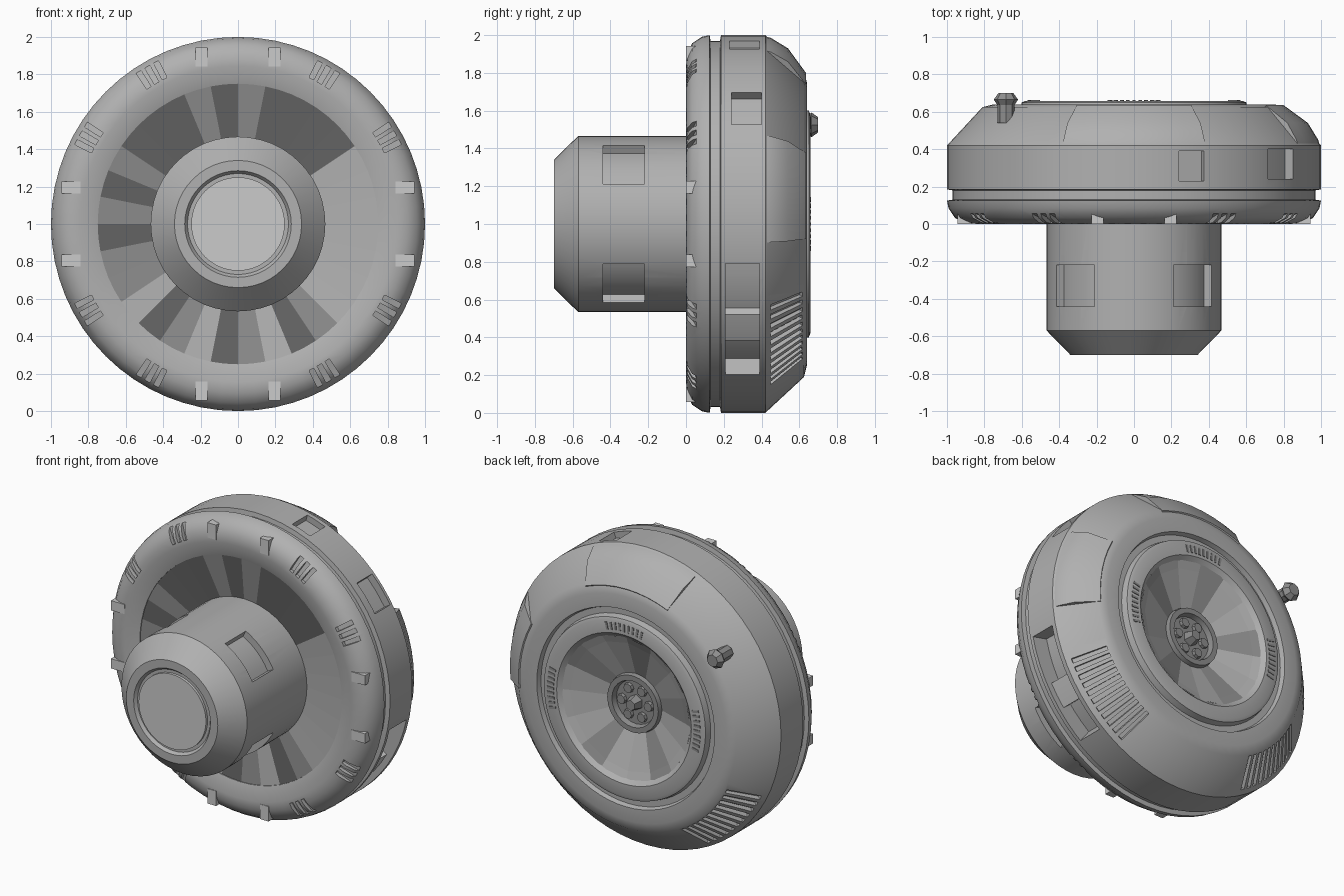
import bpy, bmesh
from math import cos, sin, radians, degrees, atan2, pi
from mathutils import Matrix

if "Cube" in bpy.data.objects:
    bpy.data.objects.remove(bpy.data.objects["Cube"])


def grey(name, v):
    mat = bpy.data.materials.new(name)
    mat.diffuse_color = (v, v, v, 1)
    mat.use_nodes = True
    mat.node_tree.nodes["Principled BSDF"].inputs["Base Color"].default_value = mat.diffuse_color
    return mat


DARK, DIM, MID, PALE = grey("dark", 0.13), grey("dim", 0.27), grey("mid", 0.44), grey("pale", 0.6)


def pt(r, y, deg):
    a = radians(deg)
    return (r * cos(a), y, 1 + r * sin(a))


def sweep(bm, prof, a0=0, a1=360, n=64, closed=True):
    """Sweep (radius, y) points about the wheel axis."""
    full = a1 - a0 >= 360
    rows = [[bm.verts.new(pt(r, y, a0 + (a1 - a0) * i / n)) for r, y in prof]
            for i in range(n if full else n + 1)]
    m = len(prof)
    for i in range(n):
        A, B = rows[i], rows[(i + 1) % len(rows)]
        for j in range(m if closed else m - 1):
            k = (j + 1) % m
            bm.faces.new((A[j], A[k], B[k], B[j]))
    if not full:
        bm.faces.new(rows[0])
        bm.faces.new(rows[-1])


def block(bm, r0, r1, y0, y1, deg, step=4):
    sweep(bm, [(r0, y0), (r1, y0), (r1, y1), (r0, y1)], deg - step / 2, deg + step / 2, max(1, int(step / 5)))


def finish(name, bm, angle=30, cutter=None, mats=(MID,)):
    bmesh.ops.remove_doubles(bm, verts=bm.verts, dist=1e-5)
    bmesh.ops.recalc_face_normals(bm, faces=bm.faces)
    me = bpy.data.meshes.new(name)
    bm.to_mesh(me)
    bm.free()
    for mat in mats:
        me.materials.append(mat)
    ob = bpy.data.objects.new(name, me)
    bpy.context.collection.objects.link(ob)
    bpy.ops.object.select_all(action='DESELECT')
    ob.select_set(True)
    bpy.context.view_layer.objects.active = ob
    if cutter:
        mod = ob.modifiers.new("cut", 'BOOLEAN')
        mod.object, mod.operation, mod.solver = cutter, 'DIFFERENCE', 'EXACT'
        bpy.ops.object.modifier_apply(modifier="cut")
        bpy.data.objects.remove(cutter)
    if angle:
        bpy.ops.object.shade_smooth_by_angle(angle=radians(angle))
    return ob


# recesses cut into the drum: side windows, bevel vents, front rim slots
bm = bmesh.new()
block(bm, 0.89, 1.1, 0.21, 0.39, -32.5, 41)
block(bm, 0.95, 1.1, 0.24, 0.40, 38, 12.5)
block(bm, 0.96, 1.1, 0.23, 0.39, 72, 8)
for side in (1, -1):
    for i in range(11):
        d = -27 - 3.3 * i
        d = d if side > 0 else 180 - d
        sweep(bm, [(0.95, 0.43), (1.03, 0.49), (0.87, 0.66), (0.80, 0.60)], d - 0.9, d + 0.9, 1)
for base in (30, 60, 120, 150, 210, 240, 300, 330):
    for k in (-3.2, 0, 3.2):
        sweep(bm, [(0.87, -0.03), (1.02, 0.0), (1.02, 0.07), (0.87, 0.025)],
              base + k - 0.9, base + k + 0.9, 1)
cut = finish("drum_cutter", bm, 0)
cut.hide_render = True

# drum: front rim, waist groove, wide tyre, bevelled back and dish recess
bm = bmesh.new()
sweep(bm, [(0, 0.09), (0.75, 0.09), (0.75, 0.03), (0.845, 0.0), (0.905, 0.007), (0.957, 0.032), (0.992, 0.085),
           (1.0, 0.125), (0.97, 0.13), (0.97, 0.18), (1.0, 0.185), (1.0, 0.42), (0.81, 0.625), (0.75, 0.64),
           (0.66, 0.64), (0.65, 0.61), (0.61, 0.61), (0.60, 0.65), (0.58, 0.658), (0.50, 0.658),
           (0.47, 0.63), (0.47, 0.5), (0, 0.5)], closed=False)
finish("drum", bm, 35, cut)

# bulged panels on the bevel
bm = bmesh.new()
for a0, a1, n in ((67.5, 112.5, 8), (-5.625, 28.125, 6)):
    sweep(bm, [(0.93, 0.40), (0.995, 0.415), (0.985, 0.45), (0.93, 0.54), (0.80, 0.635), (0.76, 0.60)], a0, a1, n)
finish("raised_bevel_panels", bm, 40)

# block inside the long side window
bm = bmesh.new()
block(bm, 0.87, 0.96, 0.205, 0.395, -35, 10)
finish("window_block", bm, mats=(PALE,))

# square lugs in pairs, sunk into the front rim
bm = bmesh.new()
for x, z, w, h in ((0.195, 0.893, 0.065, 0.1), (0.893, 0.195, 0.1, 0.065)):
    for sx in (1, -1):
        for sz in (1, -1):
            m = Matrix.Translation((sx * x, 0.042, 1 + sz * z)) @ Matrix.Diagonal((w, 0.085, h, 1))
            bmesh.ops.create_cube(bm, size=1, matrix=m)
finish("front_lugs", bm, 0, mats=(PALE,))

# faceted front cone in varied greys
bm = bmesh.new()
sweep(bm, [(0.755, 0.035), (0.46, 0.065)], n=32, closed=False)
for i, f in enumerate(bm.faces):
    c = f.calc_center_median()
    a = degrees(atan2(c.z - 1, c.x)) % 360
    if a < 30 or a > 325:
        f.material_index = 2
    elif a < 68 or 112 < a < 150:
        f.material_index = 0
    elif a < 200:
        f.material_index = i % 2
    else:
        f.material_index = (1, 2, 0)[i % 3]
finish("front_cone", bm, 0, mats=(DARK, DIM, MID))

# front hub with four window recesses
bm = bmesh.new()
for d in (45, 135, 225, 315):
    block(bm, 0.42, 0.55, -0.44, -0.22, d, 36)
cut = finish("hub_cutter", bm, 0)
cut.hide_render = True
bm = bmesh.new()
sweep(bm, [(0, 0.1), (0.467, 0.1), (0.467, -0.57), (0.34, -0.70), (0.285, -0.70),
           (0.27, -0.68), (0, -0.68)], n=48, closed=False)
finish("front_hub", bm, 30, cut)

# pale round cap on the hub end
bm = bmesh.new()
sweep(bm, [(0.25, -0.67), (0.25, -0.697), (0, -0.697)], n=48, closed=False)
finish("hub_cap", bm, 30, mats=(grey("light", 0.8),))

# faceted back dish
bm = bmesh.new()
sweep(bm, [(0.48, 0.635), (0.43, 0.615), (0.18, 0.53)], n=16, closed=False)
for i, f in enumerate(bm.faces):
    f.material_index = (i // 2) % 3 % 2
finish("back_dish", bm, 0, mats=(MID, DIM))

# dish centre: collar, six studs and a hex bolt
bm = bmesh.new()
sweep(bm, [(0.20, 0.52), (0.19, 0.565), (0.155, 0.565), (0.145, 0.53), (0, 0.53)], n=24, closed=False)
spin = Matrix.Rotation(-pi / 2, 4, 'X')
for i in range(6):
    m = Matrix.Translation(pt(0.1, 0.535, 60 * i)) @ spin
    bmesh.ops.create_cone(bm, cap_ends=True, segments=8, radius1=0.036, radius2=0.03, depth=0.03, matrix=m)
bmesh.ops.create_cone(bm, cap_ends=True, segments=6, radius1=0.055, radius2=0.035, depth=0.07,
                      matrix=Matrix.Translation((0, 0.555, 1)) @ spin)
finish("dish_centre", bm, 25, mats=(DIM,))

# short tick bars on the back ring
bm = bmesh.new()
for base in (0, 90, 180):
    for k in range(-4, 5):
        block(bm, 0.52, 0.57, 0.65, 0.662, base + 3.4 * k, 1.6)
finish("ring_ticks", bm, 0, mats=(DIM,))

# little adjusting knob on the back bevel
bm = bmesh.new()
for r1, r2, d, y in ((0.045, 0.045, 0.12, 0.60), (0.045, 0.065, 0.03, 0.65), (0.065, 0.04, 0.035, 0.6825)):
    bmesh.ops.create_cone(bm, cap_ends=True, segments=8, radius1=r1, radius2=r2, depth=d,
                          matrix=Matrix.Translation((-0.685, y, 1.525)) @ spin)
finish("small_knob", bm, 0, mats=(DIM,))
